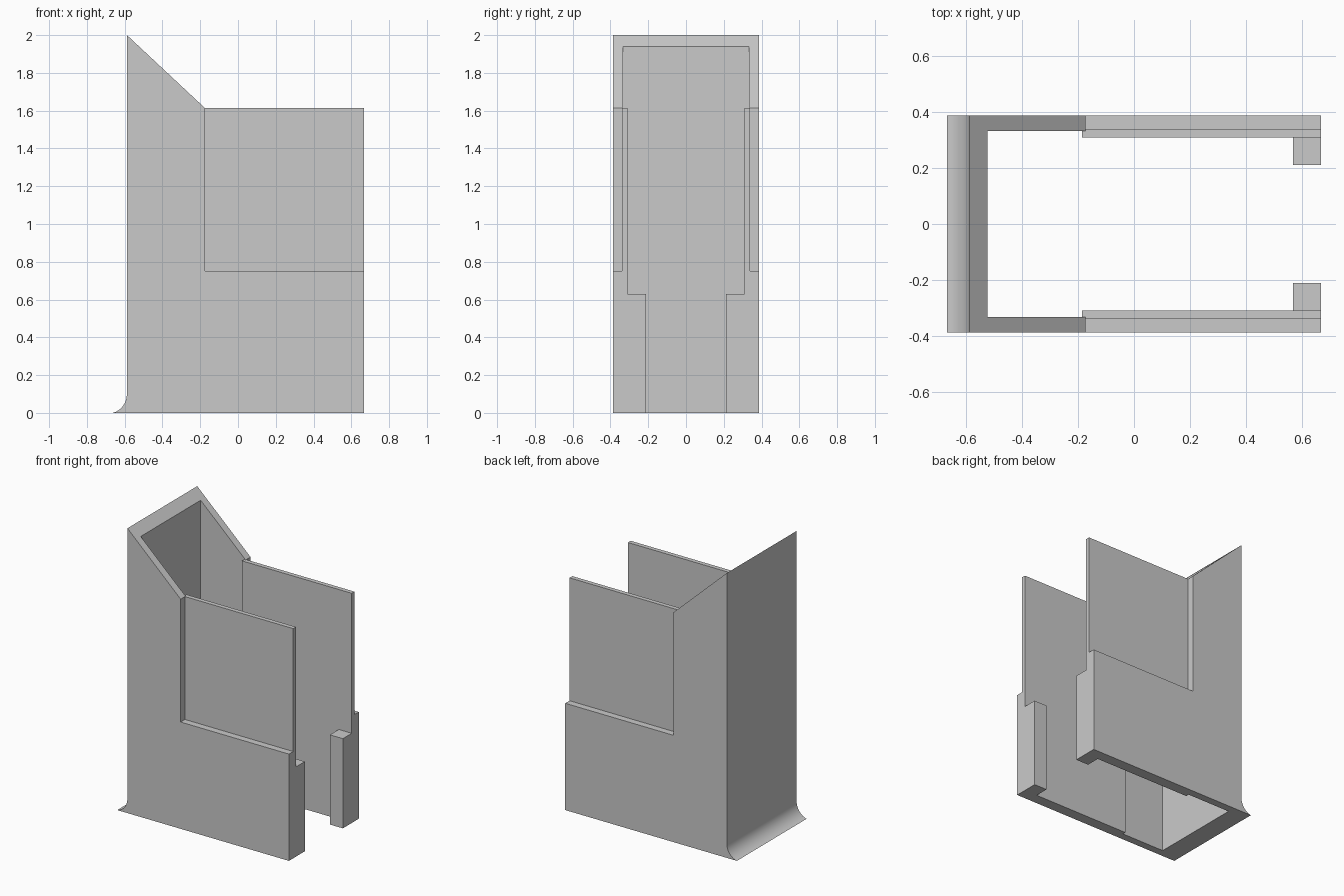
import bpy, bmesh, math

cube = bpy.data.objects.get("Cube")
if cube:
    bpy.data.objects.remove(cube, do_unlink=True)

grey = bpy.data.materials.new("plain grey")
grey.use_nodes = True
colour = (0.59, 0.59, 0.59, 1)
grey.diffuse_color = colour
grey.node_tree.nodes["Principled BSDF"].inputs["Base Color"].default_value = colour

FRONT, BACK = 0.667, -0.588
OUTER, WALL_IN, PANEL_OUT, PANEL_IN, TAB_IN = 0.3875, 0.333, 0.34, 0.309, 0.2105
SHOULDER, LEDGE, TOP = 1.613, 0.75, 2.0
STEP, NOTCH = -0.185, -0.174


def prism(name, profile, y0, y1):
    """Extrude an (x, z) profile from y0 to y1."""
    bm = bmesh.new()
    face = bm.faces.new([bm.verts.new((x, y0, z)) for x, z in profile])
    new = bmesh.ops.extrude_face_region(bm, geom=[face])["geom"]
    verts = [v for v in new if isinstance(v, bmesh.types.BMVert)]
    bmesh.ops.translate(bm, verts=verts, vec=(0, y1 - y0, 0))
    bmesh.ops.recalc_face_normals(bm, faces=bm.faces)
    mesh = bpy.data.meshes.new(name)
    bm.to_mesh(mesh)
    bm.free()
    mesh.materials.append(grey)
    obj = bpy.data.objects.new(name, mesh)
    bpy.context.collection.objects.link(obj)
    return obj


def rect(x0, x1, z0, z1):
    return [(x0, z0), (x1, z0), (x1, z1), (x0, z1)]


def slope(x):
    return TOP + (SHOULDER - TOP) * (x - BACK) / (NOTCH - BACK)


# Left half of the tall end wall, with a sloped top and a curved flare at its foot
inner, radius = -0.523, 0.105
arc = [math.radians(a) for a in range(0, -71, -10)]
flare = [(BACK - radius + radius * math.cos(a), 0.1 + radius * math.sin(a)) for a in arc]
shell = prism("shell", [(BACK, TOP)] + flare + [(-0.667, 0), (inner, 0), (inner, slope(inner))],
              0, OUTER)

# Left side wall, thin upper panel and corner tab
wall = [(BACK, 0), (FRONT, 0), (FRONT, LEDGE), (NOTCH, LEDGE), (NOTCH, SHOULDER), (BACK, TOP)]
parts = [
    prism("side_wall", wall, WALL_IN, OUTER),
    prism("side_panel", rect(STEP, FRONT, 0, SHOULDER), PANEL_IN, PANEL_OUT),
    prism("corner_tab", rect(0.567, FRONT, 0, 0.63), TAB_IN, PANEL_OUT),
]

# Join the parts into one clean half
bpy.context.view_layer.objects.active = shell
shell.select_set(True)
for part in parts:
    mod = shell.modifiers.new(part.name, "BOOLEAN")
    mod.operation = "UNION"
    mod.solver = "EXACT"
    mod.object = part
    bpy.ops.object.modifier_apply(modifier=mod.name)
    bpy.data.objects.remove(part, do_unlink=True)

# Open the middle cut and mirror to the right side
bm = bmesh.new()
bm.from_mesh(shell.data)
cut = [f for f in bm.faces if all(abs(v.co.y) < 1e-4 for v in f.verts)]
bmesh.ops.delete(bm, geom=cut, context="FACES_ONLY")
bm.to_mesh(shell.data)
bm.free()
mirror = shell.modifiers.new("right_half", "MIRROR")
mirror.use_axis = (False, True, False)
bpy.ops.object.modifier_apply(modifier=mirror.name)

# Remove the seam along the middle
bm = bmesh.new()
bm.from_mesh(shell.data)
seam = [e for e in bm.edges if all(abs(v.co.y) < 1e-4 for v in e.verts)]
bmesh.ops.dissolve_edges(bm, edges=seam, use_verts=True)
bm.to_mesh(shell.data)
bm.free()
bpy.ops.object.shade_smooth_by_angle(angle=math.radians(25))
